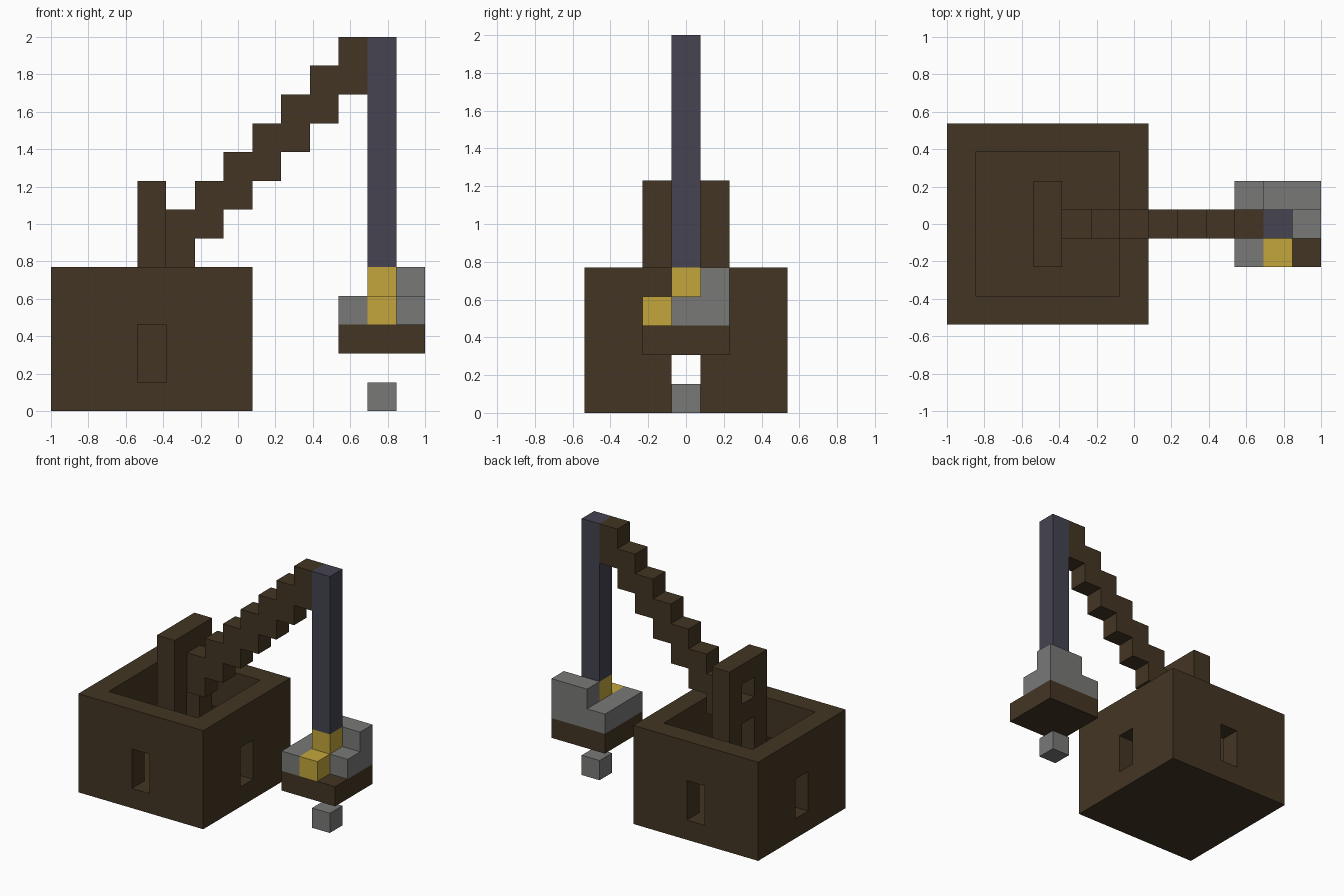
import bpy
import bmesh
from mathutils import Vector

# Everything sits on a block grid, 13 blocks along the longest side
UNIT = 2 / 13
ORIGIN = Vector((6.5, 3.5, 0))

if "Cube" in bpy.data.objects:
    bpy.data.objects.remove(bpy.data.objects["Cube"])


def grid(x, y, z):
    return (Vector((x, y, z)) - ORIGIN) * UNIT


def material(name, color):
    mat = bpy.data.materials.new(name)
    mat.use_nodes = True
    mat.diffuse_color = (*color, 1)
    mat.node_tree.nodes["Principled BSDF"].inputs["Base Color"].default_value = (*color, 1)
    return mat


WOOD = material("dark_wood", (0.056, 0.036, 0.017))
STONE = material("grey_stone", (0.19, 0.19, 0.187))
GOLD = material("gold", (0.55, 0.38, 0.045))
IRON = material("slate_iron", (0.058, 0.056, 0.082))


def prism(name, mat, outline, y0, y1):
    """Extrude an x-z outline from y0 to y1."""
    bm = bmesh.new()
    face = bm.faces.new([bm.verts.new(grid(x, y0, z)) for x, z in outline])
    new = bmesh.ops.extrude_face_region(bm, geom=[face])["geom"]
    bmesh.ops.translate(bm, vec=(0, (y1 - y0) * UNIT, 0),
                        verts=[v for v in new if isinstance(v, bmesh.types.BMVert)])
    bmesh.ops.recalc_face_normals(bm, faces=bm.faces)
    mesh = bpy.data.meshes.new(name)
    bm.to_mesh(mesh)
    bm.free()
    mesh.materials.append(mat)
    obj = bpy.data.objects.new(name, mesh)
    bpy.context.collection.objects.link(obj)
    return obj


def box(name, mat, x, y, z):
    """Box from (start, end) block ranges on each axis."""
    outline = [(x[0], z[0]), (x[1], z[0]), (x[1], z[1]), (x[0], z[1])]
    return prism(name, mat, outline, *y)


def carve(obj, *cuts):
    """Cut box-shaped openings and bake the result."""
    cutters = [box("cutter", WOOD, *cut) for cut in cuts]
    for cutter in cutters:
        cutter.hide_render = True
        mod = obj.modifiers.new("opening", "BOOLEAN")
        mod.operation = "DIFFERENCE"
        mod.solver = "EXACT"
        mod.object = cutter
    bpy.context.view_layer.update()
    deps = bpy.context.evaluated_depsgraph_get()
    baked = bpy.data.meshes.new_from_object(obj.evaluated_get(deps))
    obj.modifiers.clear()
    obj.data = baked
    for cutter in cutters:
        bpy.data.objects.remove(cutter)


# Open-topped hut with a window in each wall
hut = box("hut", WOOD, (0, 7), (0, 7), (0, 5))
carve(hut,
      ((1, 6), (1, 6), (1, 6)),
      ((3, 4), (-1, 8), (1, 3)),
      ((-1, 8), (3, 4), (1, 3)))

# Upright frame standing on the hut floor
frame = box("crane_frame", WOOD, (3, 4), (2, 5), (1, 8))
carve(frame,
      ((2, 5), (3, 4), (0, 5)),
      ((2, 5), (3, 4), (6, 7)))

# Stepped boom rising from the frame
steps = range(7)
under = [p for i in steps for p in ((4 + i, 5 + i), (5 + i, 5 + i))]
over = [p for i in reversed(steps) for p in ((5 + i, 7 + i), (4 + i, 7 + i))]
prism("crane_boom", WOOD, under + over, 3, 4)

# Hanging chain and its gold fittings
box("chain", IRON, (11, 12), (3, 4), (5, 13))
box("gold_shackle", GOLD, (11, 12), (3, 4), (3, 5))
box("gold_cargo", GOLD, (11, 12), (2, 3), (3, 4))

# Suspended platform with stone cargo
box("platform", WOOD, (10, 13), (2, 5), (2, 3))
box("stone_row", STONE, (10, 11), (2, 5), (3, 4))
box("stone_stack", STONE, (11, 13), (4, 5), (3, 5))
box("stone_block", STONE, (12, 13), (3, 4), (3, 4))

# Loose stone below the platform
box("ground_stone", STONE, (11, 12), (3, 4), (0, 1))
